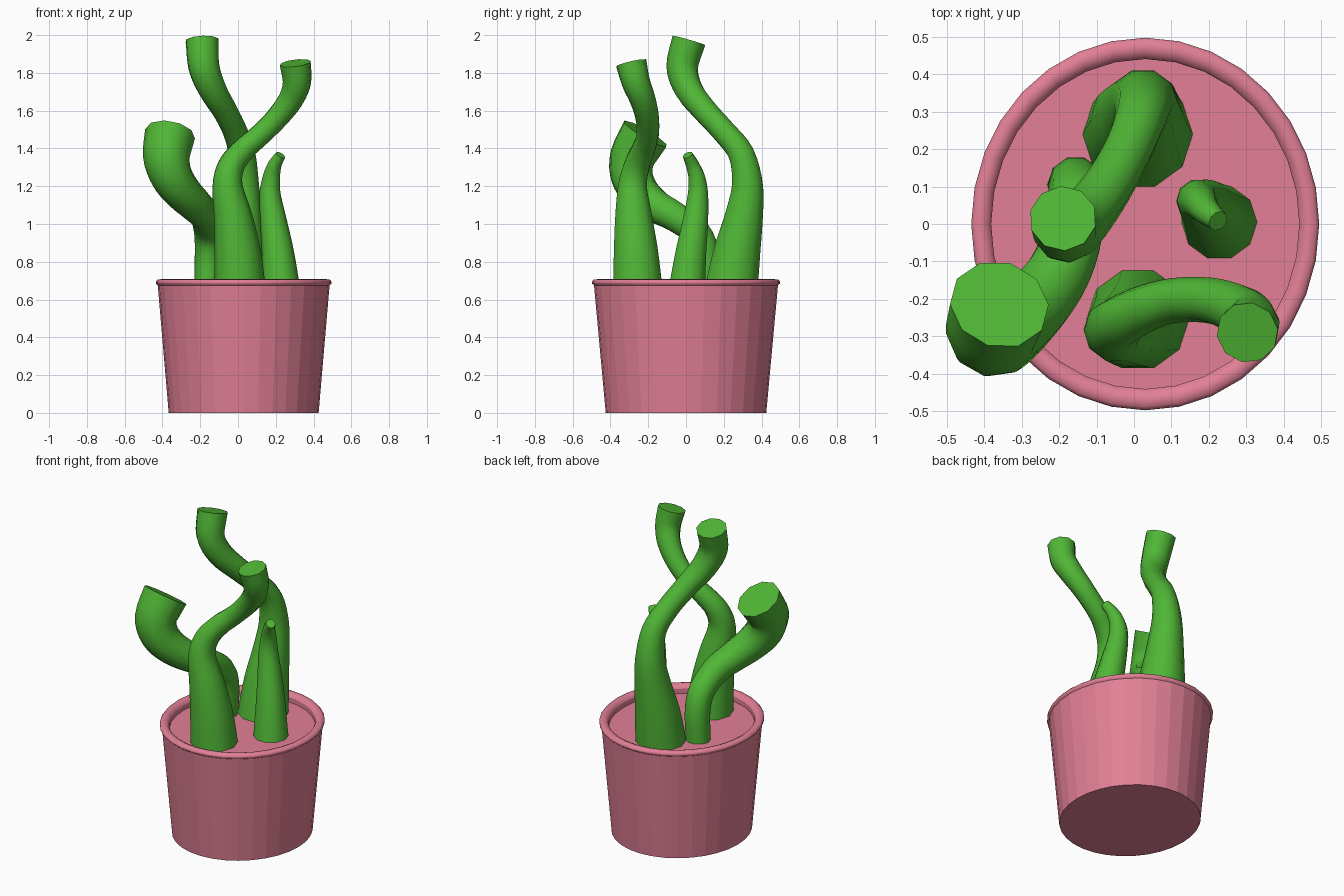
import bpy, bmesh, math
from mathutils import Vector

if "Cube" in bpy.data.objects:
    bpy.data.objects.remove(bpy.data.objects["Cube"])


def material(name, rgb):
    m = bpy.data.materials.new(name)
    m.diffuse_color = (*rgb, 1)
    m.use_nodes = True
    m.node_tree.nodes["Principled BSDF"].inputs["Base Color"].default_value = m.diffuse_color
    return m


PINK = material("pink_clay", (0.76, 0.215, 0.305))
GREEN = material("green_stem", (0.08, 0.47, 0.036))
SOIL_Z = 0.655


def finish(bm, name, mat):
    bmesh.ops.recalc_face_normals(bm, faces=bm.faces)
    me = bpy.data.meshes.new(name)
    bm.to_mesh(me)
    bm.free()
    me.materials.append(mat)
    ob = bpy.data.objects.new(name, me)
    bpy.context.collection.objects.link(ob)
    return ob


def bridge(bm, a, b, smooth):
    n = len(a)
    for i in range(n):
        f = bm.faces.new((a[i], a[(i + 1) % n], b[(i + 1) % n], b[i]))
        f.smooth = smooth


def make_pot():
    # radius, height, smooth band leading to this ring
    profile = [(0.425, 0, False), (0.487, 0.675, False), (0.498, 0.685, True),
               (0.498, 0.695, True), (0.489, 0.705, True), (0.468, 0.708, True),
               (0.449, 0.70, True), (0.441, 0.685, True), (0.441, SOIL_Z, False)]
    bm = bmesh.new()
    rings = []
    for r, z, smooth in profile:
        ring = []
        for i in range(32):
            t = math.tau * i / 32
            ring.append(bm.verts.new((0.03 + 0.934 * r * math.cos(t), r * math.sin(t), z)))
        if rings:
            bridge(bm, rings[-1], ring, smooth)
        rings.append(ring)
    bm.faces.new(rings[0])     # underside
    bm.faces.new(rings[-1])    # soil disc
    finish(bm, "pot", PINK)


def spline(points, steps=4):
    """Catmull-Rom through (x, y, z, radius) points."""
    p = [Vector(q) for q in points]
    p = [2 * p[0] - p[1]] + p + [2 * p[-1] - p[-2]]
    out = []
    for i in range(1, len(p) - 2):
        a, b, c, d = p[i - 1:i + 3]
        for s in range(steps):
            t = s / steps
            out.append(0.5 * (2 * b + (c - a) * t + (2 * a - 5 * b + 4 * c - d) * t * t
                              + (3 * b - a - 3 * c + d) * t ** 3))
    return out + [p[-2]]


def make_stem(name, points, sides=10):
    path = spline(points)
    pos = [q.to_3d() for q in path]
    bm = bmesh.new()
    prev = None
    side = Vector((1, 0, 0))
    first = None
    for k, q in enumerate(path):
        tan = (pos[min(k + 1, len(pos) - 1)] - pos[max(k - 1, 0)]).normalized()
        if k == 0:
            tan = Vector((0, 0, 1))
        side = (side - tan * side.dot(tan)).normalized()
        up = tan.cross(side)
        ring = []
        for i in range(sides):
            t = math.tau * i / sides
            ring.append(bm.verts.new(pos[k] + q[3] * (side * math.cos(t) + up * math.sin(t))))
        if prev:
            bridge(bm, prev, ring, True)
        else:
            first = ring
        prev = ring
    bm.faces.new(first)
    bm.faces.new(prev)     # flat cut end
    ob = finish(bm, name, GREEN)
    bpy.context.view_layer.objects.active = ob
    ob.select_set(True)
    bpy.ops.object.shade_smooth_by_angle(angle=math.radians(50))
    ob.select_set(False)


make_pot()

make_stem("back_stem", [
    (0.01, 0.24, SOIL_Z, 0.147), (0.012, 0.27, 0.85, 0.13), (0.02, 0.305, 1.03, 0.107),
    (0.025, 0.325, 1.2, 0.087), (0.02, 0.293, 1.37, 0.072), (-0.015, 0.2, 1.49, 0.066),
    (-0.07, 0.10, 1.6, 0.068), (-0.135, 0.015, 1.71, 0.076), (-0.18, -0.02, 1.83, 0.084),
    (-0.19, 0.015, 1.972, 0.09)])

make_stem("front_stem", [
    (0.01, -0.255, SOIL_Z, 0.137), (-0.002, -0.265, 0.85, 0.123), (-0.025, -0.277, 1.03, 0.103),
    (-0.055, -0.283, 1.2, 0.08), (-0.035, -0.26, 1.31, 0.071), (0.03, -0.226, 1.395, 0.064),
    (0.11, -0.204, 1.465, 0.06), (0.205, -0.205, 1.56, 0.062), (0.28, -0.23, 1.66, 0.069),
    (0.312, -0.265, 1.75, 0.076), (0.303, -0.29, 1.852, 0.083)])

make_stem("small_stem", [
    (0.228, 0.005, SOIL_Z, 0.101), (0.212, 0.025, 0.84, 0.086), (0.19, 0.048, 1.0, 0.072),
    (0.17, 0.063, 1.15, 0.057), (0.176, 0.058, 1.24, 0.047), (0.193, 0.035, 1.31, 0.037),
    (0.225, 0.008, 1.365, 0.028)])

make_stem("left_stem", [
    (-0.16, 0.105, SOIL_Z, 0.072), (-0.155, 0.105, 0.83, 0.074), (-0.155, 0.06, 0.95, 0.077),
    (-0.173, -0.06, 1.04, 0.082), (-0.22, -0.16, 1.095, 0.09), (-0.29, -0.24, 1.165, 0.1),
    (-0.35, -0.285, 1.25, 0.112), (-0.379, -0.282, 1.355, 0.124), (-0.36, -0.215, 1.478, 0.134)])
